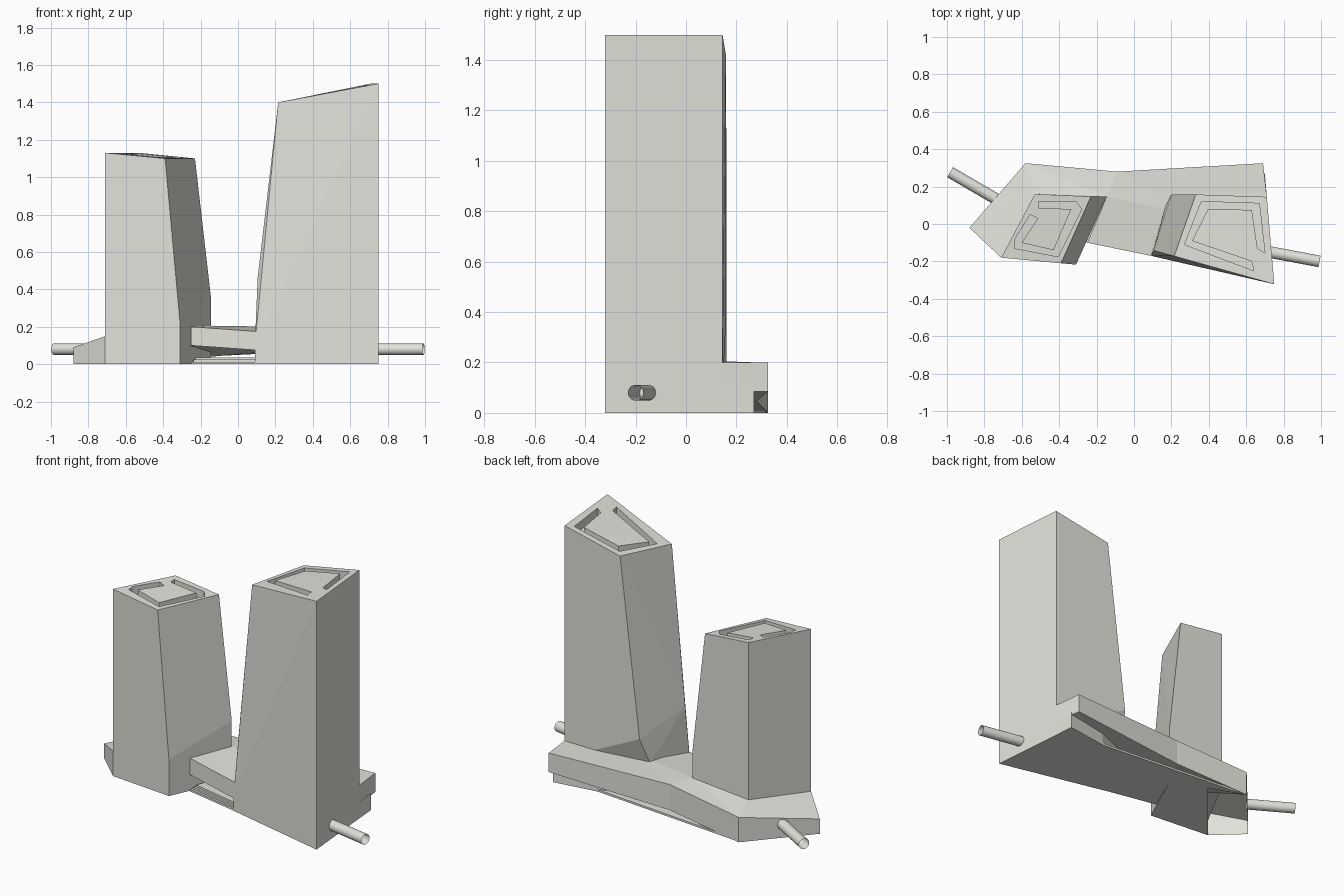
import bpy, bmesh
from mathutils import Vector, geometry

cube = bpy.data.objects.get("Cube")
if cube:
    bpy.data.objects.remove(cube, do_unlink=True)

stone = bpy.data.materials.new("pale_grey")
stone.use_nodes = True
tone = (0.76, 0.755, 0.7, 1)
stone.diffuse_color = tone
stone.node_tree.nodes["Principled BSDF"].inputs["Base Color"].default_value = tone


def finish(name, bm):
    bmesh.ops.recalc_face_normals(bm, faces=bm.faces[:])
    mesh = bpy.data.meshes.new(name)
    bm.to_mesh(mesh)
    bm.free()
    mesh.materials.append(stone)
    ob = bpy.data.objects.new(name, mesh)
    bpy.context.collection.objects.link(ob)
    return ob


def hull(name, points):
    """Convex solid around a few corner points."""
    bm = bmesh.new()
    verts = [bm.verts.new(p) for p in points]
    bmesh.ops.convex_hull(bm, input=verts)
    bmesh.ops.dissolve_limit(bm, angle_limit=0.015, verts=bm.verts[:], edges=bm.edges[:])
    return finish(name, bm)


def prism(name, outline, low, high):
    """Upright prism; low and high give z at each x, y."""
    bm = bmesh.new()
    bottom = [bm.verts.new((x, y, low(x, y))) for x, y in outline]
    top = [bm.verts.new((x, y, high(x, y))) for x, y in outline]
    bm.faces.new(bottom)
    bm.faces.new(top)
    for i in range(len(outline)):
        j = (i + 1) % len(outline)
        bm.faces.new((bottom[i], bottom[j], top[j], top[i]))
    return finish(name, bm)


def block(name, outline, z0, z1):
    return prism(name, outline, lambda x, y: z0, lambda x, y: z1)


def tower(name, roof, lower, groove):
    """Tapered tower with a sunken channel following its sloped roof."""
    ob = hull(name, roof + lower)
    a, b, c = (Vector(p) for p in roof[:3])
    n = geometry.normal(a, b, c)

    def plane(x, y, off):
        return a.z - (n.x * (x - a.x) + n.y * (y - a.y)) / n.z + off

    cutter = prism("groove_cutter", groove,
                   lambda x, y: plane(x, y, -0.05), lambda x, y: plane(x, y, 0.05))
    cutter.hide_render = True
    mod = ob.modifiers.new("groove", 'BOOLEAN')
    mod.operation = 'DIFFERENCE'
    mod.solver = 'EXACT'
    mod.object = cutter
    bpy.context.view_layer.objects.active = ob
    bpy.ops.object.modifier_apply(modifier=mod.name)
    bpy.data.objects.remove(cutter, do_unlink=True)


# Towers: roof corners, then the bends and base corners
tower("tall_tower",
      [(.75, -.322, 1.5), (.71, .145, 1.5), (.33, .158, 1.422), (.215, -.172, 1.4)],
      [(.105, -.142, .46), (.2, .158, .35), (.75, -.322, .12),
       (.09, -.17, .1), (.17, .1, .19), (.71, .145, .1), (.75, -.322, .1)],
      [(.64, -.25), (.27, -.11), (.36, .12), (.67, .11), (.7, -.155),
       (.66, -.13), (.63, .075), (.395, .08), (.31, -.09), (.63, -.2)])
tower("short_tower",
      [(-.71, -.18, 1.13), (-.53, .16, 1.13), (-.23, .147, 1.1), (-.39, -.21, 1.1)],
      [(-.31, -.217, .22), (-.145, .147, .36),
       (-.71, -.18, .1), (-.53, .16, .1), (-.145, .147, .1), (-.31, -.217, .1)],
      [(-.51, .12), (-.31, .12), (-.28, .08), (-.405, -.175), (-.64, -.13), (-.64, -.085),
       (-.555, .05), (-.515, .03), (-.6, -.1), (-.43, -.14), (-.335, .08), (-.51, .085)])

# Foundations under the towers
block("tall_tower_foot", [(.09, -.17), (.2, .14), (.43, .23), (.7, .27), (.71, .145), (.75, -.322)], 0, .1)
block("short_tower_foot", [(-.31, -.217), (-.145, .147), (-.36, .24), (-.71, -.18)], 0, .1)

# Podium deck: corner letter -> x, y, top height, bottom height
corners = {
    "A": (-.25, -.1, .2, .1), "B": (.1, -.172, .175, .075), "C": (.69, .325, .2, .085),
    "D": (-.09, .28, .2, .045), "E": (-.58, .325, .15, 0), "F": (-.88, -.02, .09, 0),
    "G": (-.71, -.18, .15, 0), "H": (-.53, .16, .18, 0), "I": (-.145, .147, .205, .1),
    "J": (.3, .05, .2, .08), "K": (.71, .145, .2, .085),
}
bm = bmesh.new()
top = {k: bm.verts.new((x, y, zt)) for k, (x, y, zt, zb) in corners.items()}
low = {k: bm.verts.new((x, y, zb)) for k, (x, y, zt, zb) in corners.items() if k not in "HI"}
for face in ("FGH", "FHE", "EHI", "EID", "ABJI", "IJD", "JKCD"):
    bm.faces.new([top[k] for k in face])
for p, q in ("GF", "FE", "ED", "DC", "CK", "AB"):
    bm.faces.new((top[p], top[q], low[q], low[p]))
for face in ("ADE", "AJD", "ABJ", "JCD", "JKC"):
    bm.faces.new([low[k] for k in face])
finish("podium_deck", bm)

# Passage floor with entrance steps, and the ledge behind it
for i in range(3):
    inset = .012 * i
    block(f"entrance_step_{i + 1}",
          [(-.25 + inset, -.1 + inset), (.095, -.17 + inset), (.2, .14), (-.145, .147)],
          .012 * i, .012 * (i + 1))
block("back_ledge", [(.2, .14), (.43, .23), (-.58, .32), (-.36, .24), (-.145, .147)], 0, .012)

# Side pipes, open at the ends
for name, inner, outer in (("left_pipe", (.72, -.149), (.992, -.2)),
                           ("right_pipe", (-.74, .135), (-.983, .277))):
    a, b = Vector((*inner, .08)), Vector((*outer, .08))
    bpy.ops.mesh.primitive_cylinder_add(vertices=24, radius=.031, depth=(b - a).length,
                                        end_fill_type='NOTHING', location=(a + b) / 2)
    pipe = bpy.context.object
    pipe.name = name
    pipe.rotation_euler = (b - a).to_track_quat('Z', 'Y').to_euler()
    pipe.data.materials.append(stone)
    bpy.ops.object.shade_smooth_by_angle()
